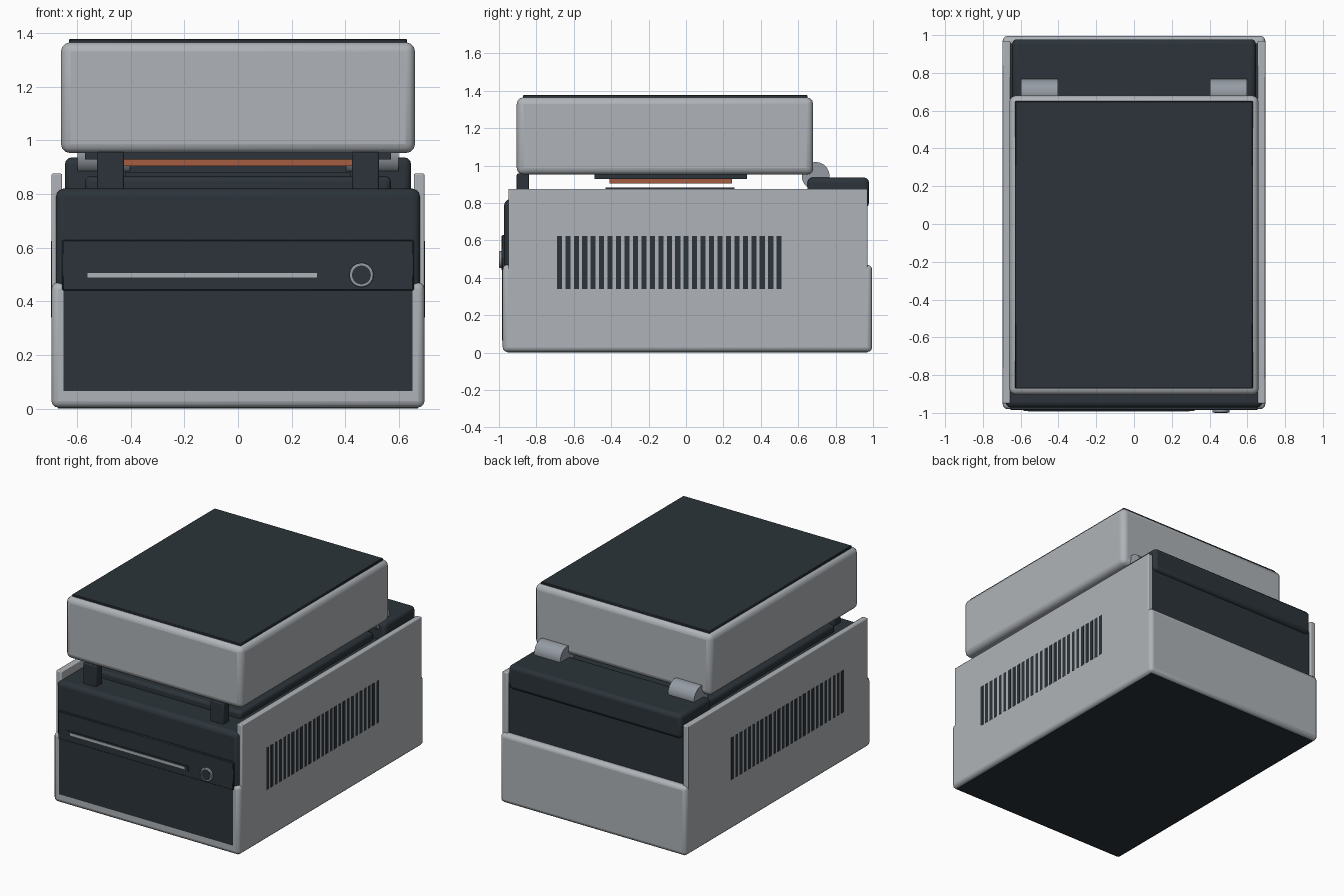
import bpy, math

if "Cube" in bpy.data.objects:
    bpy.data.objects.remove(bpy.data.objects["Cube"])


def material(name, rgb):
    m = bpy.data.materials.new(name)
    m.diffuse_color = (*rgb, 1)
    m.use_nodes = True
    m.node_tree.nodes["Principled BSDF"].inputs["Base Color"].default_value = m.diffuse_color
    return m


GREY = material("light grey", (0.43, 0.455, 0.48))
DARK = material("charcoal", (0.025, 0.034, 0.042))
STEEL = material("steel grey", (0.30, 0.33, 0.37))
COPPER = material("copper", (0.38, 0.11, 0.055))


def finish(obj, name, mat, bevel=0.0, segments=3):
    obj.name = name
    obj.data.materials.append(mat)
    if bevel:
        b = obj.modifiers.new("rounding", 'BEVEL')
        b.width, b.segments, b.limit_method = bevel, segments, 'ANGLE'
        bpy.ops.object.shade_smooth_by_angle(angle=math.radians(35))
    return obj


def box(name, mat, x, y, z, bevel=0.0, segments=3):
    """Box from (min, max) ranges along each axis."""
    bpy.ops.mesh.primitive_cube_add(
        size=1, location=[(r[0] + r[1]) / 2 for r in (x, y, z)])
    obj = bpy.context.object
    obj.scale = [r[1] - r[0] for r in (x, y, z)]
    bpy.ops.object.transform_apply(location=False, rotation=False, scale=True)
    return finish(obj, name, mat, bevel, segments)


def cylinder(name, mat, radius, depth, loc, rot, bevel=0.0):
    bpy.ops.mesh.primitive_cylinder_add(
        vertices=40, radius=radius, depth=depth, location=loc, rotation=rot)
    obj = finish(bpy.context.object, name, mat, bevel, 2)
    bpy.ops.object.shade_smooth_by_angle(angle=math.radians(35))
    return obj


# Lower housing and its base plate
box("lower_housing", GREY, (-0.695, 0.695), (-0.98, 0.995), (0.004, 0.47), 0.025)
box("base_plate", DARK, (-0.67, 0.67), (-0.955, 0.97), (0, 0.012))

# Inner body and stepped deck
box("inner_body", DARK, (-0.68, 0.68), (-0.972, 0.955), (0.3, 0.82), 0.03)
box("raised_deck", DARK, (-0.57, 0.57), (-0.78, 0.64), (0.80, 0.866), 0.02)
box("rear_block", DARK, (-0.645, 0.645), (0.65, 0.978), (0.775, 0.936), 0.025)

# Front panels
box("front_lower_panel", DARK, (-0.65, 0.65), (-0.983, -0.95), (0.065, 0.45))
box("front_upper_panel", DARK, (-0.655, 0.655), (-0.986, -0.95), (0.44, 0.628), 0.004, 1)

# Front slot and its bright bar
box("slot_frame", DARK, (-0.585, 0.32), (-0.990, -0.98), (0.48, 0.515))
box("slot_bar", GREY, (-0.56, 0.295), (-0.993, -0.985), (0.489, 0.506))

# Round button with a metal ring
front = (math.pi / 2, 0, 0)
cylinder("button_ring", STEEL, 0.045, 0.025, (0.46, -0.9865, 0.498), front, 0.004)
cylinder("button_face", DARK, 0.035, 0.006, (0.46, -0.997, 0.498), front)

for side, s in (("left", -1), ("right", 1)):
    # Side walls
    box(side + "_wall", GREY, sorted((s * 0.655, s * 0.695)),
        (-0.95, 0.97), (0.03, 0.876), 0.006, 2)

    # Vent slots in each wall
    for i in range(27):
        y = -0.677 + i * 0.0452
        box(f"{side}_vent_{i + 1}", DARK, sorted((s * 0.693, s * 0.6965)),
            (y - 0.0135, y + 0.0135), (0.34, 0.625))

    # Hinge barrels and front latches
    cylinder(side + "_hinge", STEEL, 0.074, 0.195,
             (s * 0.5, 0.693, 0.945), (0, math.pi / 2, 0))
    box(side + "_latch", DARK, sorted((s * 0.425, s * 0.525)),
        (-0.905, -0.84), (0.81, 0.957), 0.006, 2)

# Heating plates between deck and lid
box("lower_plate", DARK, (-0.42, 0.42), (-0.43, 0.26), (0.85, 0.882))
box("copper_plate", COPPER, (-0.43, 0.43), (-0.41, 0.245), (0.905, 0.93))
box("plate_holder", DARK, (-0.57, 0.57), (-0.49, 0.325), (0.928, 0.965))

# Lid with dark top panel
box("lid", GREY, (-0.66, 0.66), (-0.905, 0.68), (0.952, 1.365), 0.035)
box("lid_top_panel", DARK, (-0.63, 0.63), (-0.872, 0.65), (1.355, 1.378), 0.004, 1)
